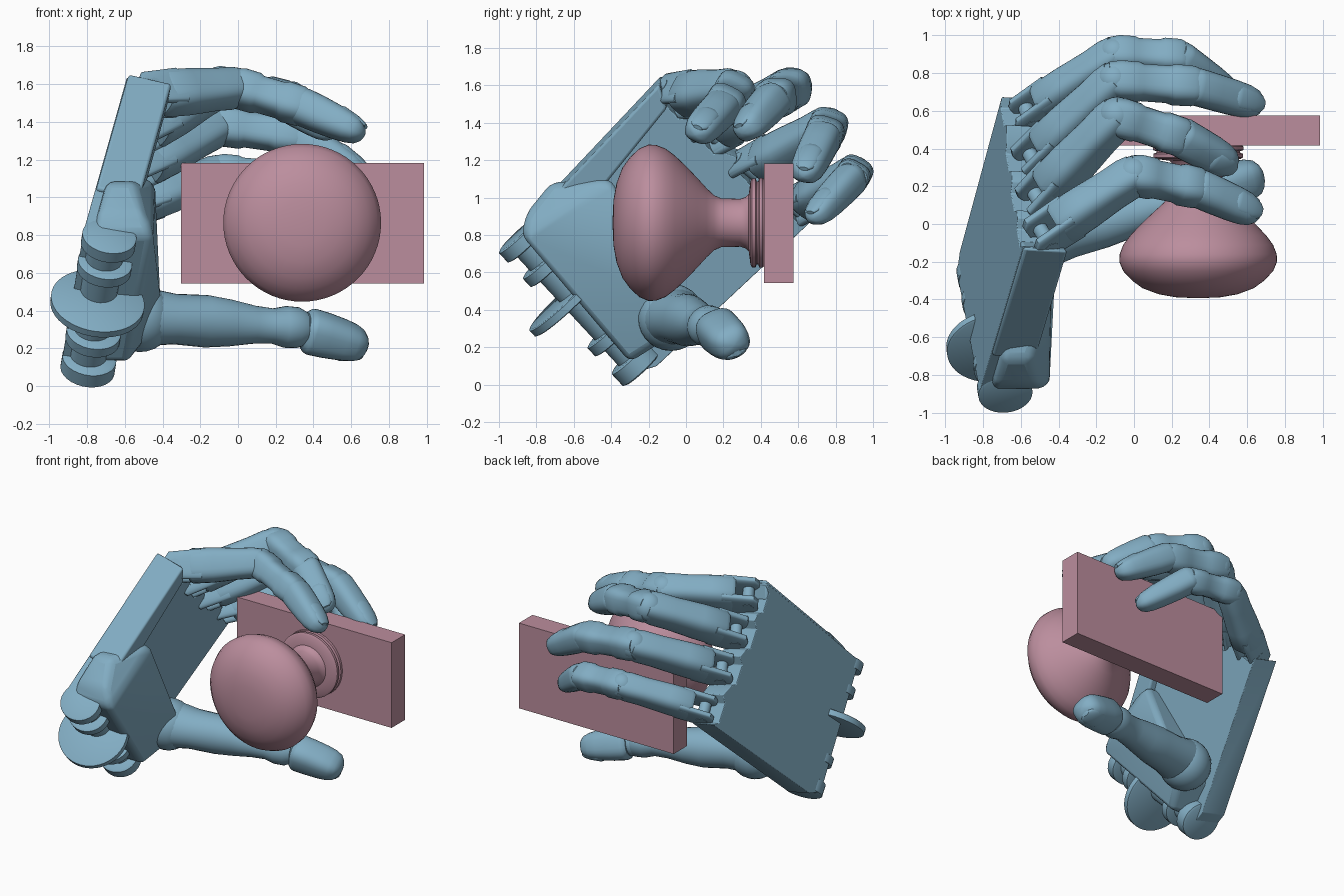
import bpy, bmesh, math
from mathutils import Vector as V

if "Cube" in bpy.data.objects:
    bpy.data.objects.remove(bpy.data.objects["Cube"])


def material(name, rgb):
    m = bpy.data.materials.new(name)
    m.diffuse_color = (*rgb, 1)
    m.use_nodes = True
    m.node_tree.nodes["Principled BSDF"].inputs["Base Color"].default_value = m.diffuse_color
    return m


BLUE = material("hand_blue", (0.225, 0.42, 0.55))
PINK = material("knob_pink", (0.50, 0.27, 0.34))


def finish(name, bm, mat, bevel=0, angle=38):
    bmesh.ops.recalc_face_normals(bm, faces=bm.faces)
    me = bpy.data.meshes.new(name)
    bm.to_mesh(me)
    bm.free()
    ob = bpy.data.objects.new(name, me)
    bpy.context.collection.objects.link(ob)
    me.materials.append(mat)
    if bevel:
        b = ob.modifiers.new("bevel", "BEVEL")
        b.width, b.segments, b.limit_method = bevel, 3, "ANGLE"
        b.angle_limit = math.radians(25)
    bpy.ops.object.select_all(action="DESELECT")
    ob.select_set(True)
    bpy.context.view_layer.objects.active = ob
    bpy.ops.object.shade_smooth_by_angle(angle=math.radians(angle))


def loft(name, p0, p1, up, stations, mat=BLUE, n=28, power=2.0, angle=38):
    """Superellipse rings along p0-p1; stations are (fraction, half width, half height[, lift])."""
    p0, p1 = V(p0), V(p1)
    t = (p1 - p0).normalized()
    h = (V(up) - V(up).dot(t) * t).normalized()
    s = t.cross(h)
    bm = bmesh.new()
    rings = []
    for f, w, hh, *lift in stations:
        c = p0 + (p1 - p0) * f + h * (lift[0] if lift else 0)
        ring = []
        for i in range(n):
            a = 2 * math.pi * i / n
            ca, sa = math.cos(a), math.sin(a)
            x = math.copysign(abs(ca) ** (2 / power), ca) * w
            y = math.copysign(abs(sa) ** (2 / power), sa) * hh
            ring.append(bm.verts.new(c + s * x + h * y))
        rings.append(ring)
    for a, b in zip(rings, rings[1:]):
        for i in range(n):
            bm.faces.new((a[i], a[(i + 1) % n], b[(i + 1) % n], b[i]))
    bm.faces.new(rings[0])
    bm.faces.new(rings[-1])
    finish(name, bm, mat, angle=angle)


def ball(name, c, r):
    bm = bmesh.new()
    bmesh.ops.create_uvsphere(bm, u_segments=24, v_segments=14, radius=r)
    bmesh.ops.translate(bm, verts=bm.verts, vec=V(c))
    finish(name, bm, BLUE)


# Door plate and turned knob
bm = bmesh.new()
bmesh.ops.create_cube(bm, size=1)
for v in bm.verts:
    v.co = V((0.342 + v.co.x * 1.286, 0.496 + v.co.y * 0.16, 0.863 + v.co.z * 0.64))
finish("door_plate", bm, PINK)
knob = [(-.392, .03), (-.388, .12), (-.372, .21), (-.34, .295), (-.30, .35), (-.25, .397),
        (-.20, .418), (-.16, .416), (-.11, .397), (-.06, .36), (0, .303), (.06, .24),
        (.11, .185), (.15, .147), (.19, .13), (.29, .128), (.32, .138), (.342, .16)]
flange = [(.335, .15), (.345, .225), (.353, .238), (.372, .238), (.378, .222), (.386, .222),
          (.392, .24), (.41, .24), (.42, .23)]
for name, prof in (("door_knob", knob), ("knob_flange", flange)):
    loft(name, (.34, 0, .865), (.34, 1, .865), (0, 0, 1), [(y, r, r) for y, r in prof], PINK, 64)

# Palm frame: d wrist to knuckles, e index to little finger, w out of the palm
O = V((-.83, -.93, .78))
d = V((.2, .67, .71)).normalized()
e = V((-.12, .68, -.73)).normalized()
w = e.cross(d).normalized()
if w.x < 0:
    w = -w


def P(u, v, h):
    return O + d * u + e * v + w * h


def prism(name, outline, h0, h1, bevel=.02):
    bm = bmesh.new()
    lo = [bm.verts.new(P(u, v, h0)) for u, v in outline]
    hi = [bm.verts.new(P(u, v, h1)) for u, v in outline]
    bm.faces.new(lo)
    bm.faces.new(hi)
    k = len(lo)
    for i in range(k):
        bm.faces.new((lo[i], lo[(i + 1) % k], hi[(i + 1) % k], hi[i]))
    finish(name, bm, BLUE, bevel)


# Palm slab with a notch at each knuckle
knuckles = [(1.20, .12), (1.21, .39), (1.24, .67), (1.29, .98)]
outline = [(.06, 0), (1.2, 0)]
for u, v in knuckles:
    outline += [(u, v - .11), (u - .05, v - .07), (u - .05, v + .07), (u, v + .11)]
outline += [(.14, 1.02), (.03, .96)]
prism("palm", outline, 0, .19, .02)
prism("palm_index_edge", [(.36, -.02), (1.21, -.02), (1.15, .1), (.36, .16)], .005, .24, .015)

# Thenar block that carries the thumb
bm = bmesh.new()
for y, z, x in [(-.72, 1.08, -.55), (-.4, 1.1, -.44), (-.34, .72, -.42), (-.1, .45, -.41),
                (-.05, .28, -.45), (-.3, .12, -.58), (-.6, .45, -.52), (-.88, .8, -.45), (-.85, .92, -.5)]:
    bm.verts.new((x, y, z))
    back = -.83 + .062 * (y + .93) + .222 * (z - .78)
    bm.verts.new((back + .05, y, z))
res = bmesh.ops.convex_hull(bm, input=bm.verts)
bmesh.ops.delete(bm, geom=list({g for g in res["geom_interior"] + res["geom_unused"]
                                if isinstance(g, bmesh.types.BMVert)}), context="VERTS")
bmesh.ops.dissolve_limit(bm, angle_limit=.12, verts=bm.verts, edges=bm.edges)
finish("thenar_block", bm, BLUE, .04, 45)

# Wrist hinge lugs, pin and large hinge disc
for i, (a, b) in enumerate([(-.01, .07), (.18, .25), (.69, .76), (.88, .98)]):
    loft(f"wrist_lug_{i}", P(.06, a, .14), P(.06, b, .14), w,
         [(0, .12, .13), (.08, .135, .145), (.92, .135, .145), (1, .12, .13)])
loft("wrist_pin", P(.08, 0, .13), P(.08, .95, .13), w, [(0, .1, .1), (1, .1, .1)])
loft("wrist_disc", P(0, .405, .14), P(0, .455, .14), w,
     [(0, .23, .24), (.1, .24, .25), (.9, .24, .25), (1, .23, .24)], n=48)

# Fingers: fork, proximal, middle and distal segments, nail
DISTAL = [(-.1, .8, .78), (-.03, .97, .95), (.03, 1, 1), (.3, .98, .97), (.6, .95, .88),
          (.8, .89, .78), (.93, .76, .64), (1.0, .55, .45), (1.04, .3, .24), (1.055, .08, .06)]
NAIL = [(.52, .3, .3), (.55, .5, .5), (.62, .62, .6), (.85, .58, .55), (.97, .46, .4), (1.02, .25, .25)]


def fingertip(name, a, b, up, r):
    loft(name + "_distal", a, b, up, [(f, x * r, y * r) for f, x, y in DISTAL], power=2.6)
    loft(name + "_nail", a, b, up,
         [(f, x * r, y * r * .45, r * (.68 - .55 * max(0, f - .6))) for f, x, y in NAIL])


def finger(name, k, pip, dip, tip, r):
    k, pip, dip, tip = V(k), V(pip), V(dip), V(tip)
    t = (pip - k).normalized()
    up = (d - d.dot(t) * t).normalized()
    side = t.cross(up)
    for j in (-1, 1):
        o = side * j * r * .7
        loft(f"{name}_fork_{j}", k - t * .07 + o, k + t * .18 + o, up,
             [(0, .24 * r, .5 * r), (.12, .28 * r, .9 * r), (1, .28 * r, r)], power=3)
    loft(name + "_knuckle_pin", k - side * r, k + side * r, up, [(0, .04, .04), (1, .04, .04)])
    loft(name + "_proximal", k + t * .09, pip, up,
         [(0, .92 * r, .95 * r), (.05, 1.03 * r, 1.12 * r), (.35, 1.0 * r, 1.12 * r), (.7, .95 * r, 1.0 * r),
          (.92, .98 * r, .98 * r), (1.04, .92 * r, .85 * r)], power=3)
    ball(name + "_middle_joint", pip, r * .97)
    loft(name + "_middle", pip, dip, up,
         [(-.1, .88 * r, .8 * r), (.05, .99 * r, .97 * r), (.28, .98 * r, .96 * r), (.34, .9 * r, .86 * r),
          (.66, .9 * r, .86 * r), (.74, .99 * r, .96 * r), (.98, .97 * r, .93 * r), (1.05, .88 * r, .8 * r)], power=3)
    ball(name + "_end_joint", dip, r * .84)
    fingertip(name, dip, tip, up, r * .94)


rows = [("index", (0, .26, 1.58), (.34, .19, 1.48), (.65, .055, 1.34), .105),
        ("middle", (-.09, .57, 1.59), (.25, .46, 1.52), (.52, .31, 1.35), .108),
        ("ring", (-.1, .76, 1.38), (.32, .73, 1.32), (.66, .63, 1.12), .105),
        ("little", (-.1, .90, 1.13), (.25, .88, 1.10), (.52, .68, .89), .095)]
lift = (.03, .02, .01, 0)
for (name, a, b, c, r), (u, v), z in zip(rows, knuckles, lift):
    finger(name, P(u - .01, v, .13) + V((0, 0, z)), a, b, c, r)

# Thumb
up = (0, .4, -.9)
ball("thumb_base", (-.52, -.08, .36), .18)
loft("thumb_proximal", (-.55, -.09, .37), (.3, .13, .31), up,
     [(0, .17, .15), (.1, .165, .15), (.25, .145, .132), (.45, .135, .14), (.6, .12, .125), (.75, .105, .1),
      (.86, .1, .092), (.94, .115, .11), (1.02, .112, .108), (1.07, .09, .085)])
ball("thumb_joint", (.33, .15, .3), .095)
fingertip("thumb", (.38, .17, .29), (.67, .255, .215), up, .118)
